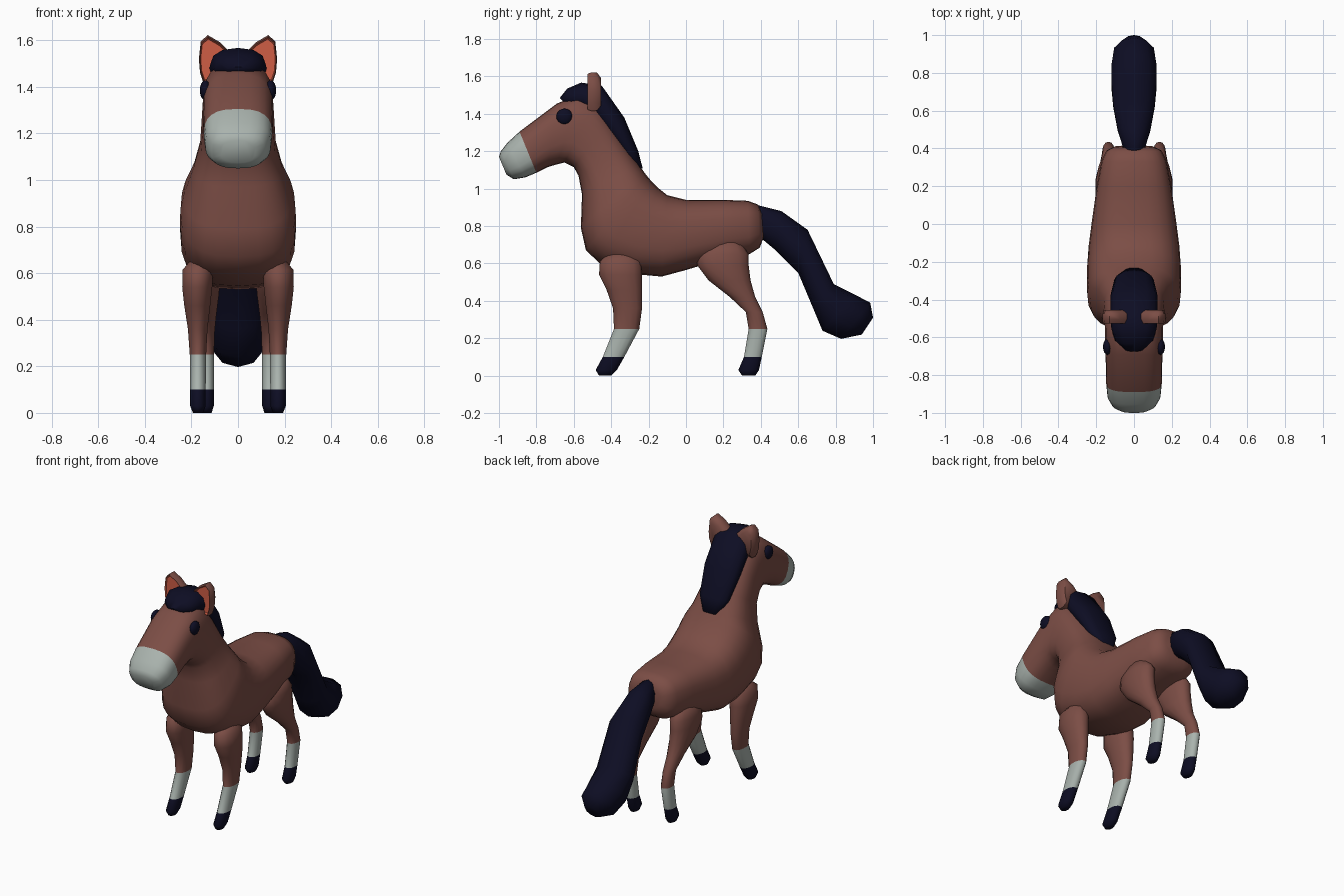
import bpy, bmesh, math


def material(name, rgb):
    m = bpy.data.materials.new(name)
    m.diffuse_color = (*rgb, 1)
    return m


brown = material("chestnut_brown", (0.20, 0.075, 0.06))
pale = material("pale_grey", (0.40, 0.45, 0.42))
navy = material("dark_navy", (0.004, 0.004, 0.017))
coral = material("ear_coral", (0.62, 0.11, 0.06))


def finish(bm, name, mats, angle=180):
    bmesh.ops.recalc_face_normals(bm, faces=bm.faces)
    me = bpy.data.meshes.new(name)
    bm.to_mesh(me)
    bm.free()
    for m in mats:
        me.materials.append(m)
    ob = bpy.data.objects.new(name, me)
    bpy.context.collection.objects.link(ob)
    bpy.ops.object.select_all(action='DESELECT')
    ob.select_set(True)
    bpy.context.view_layer.objects.active = ob
    bpy.ops.object.shade_smooth_by_angle(angle=math.radians(angle))
    return ob


def loft(name, rings, mats, sides=20, n=2.0, rule=lambda i: 0, mirror=1, angle=80):
    """Skin rings (y1, z1, y2, z2, half_width, centre_x); rule gives the colour per band."""
    bm = bmesh.new()
    loops = []
    for y1, z1, y2, z2, w, cx in rings:
        loop = []
        for k in range(sides):
            a = 2 * math.pi * k / sides
            c, s = math.cos(a), math.sin(a)
            u = math.copysign(abs(c) ** (2 / n), c)
            v = math.copysign(abs(s) ** (2 / n), s)
            loop.append(bm.verts.new((mirror * (cx + w * v),
                                      (y1 + y2) / 2 + u * (y1 - y2) / 2,
                                      (z1 + z2) / 2 + u * (z1 - z2) / 2)))
        loops.append(loop)
    for i in range(len(loops) - 1):
        a, b = loops[i], loops[i + 1]
        for k in range(sides):
            j = (k + 1) % sides
            bm.faces.new((a[k], a[j], b[j], b[k])).material_index = rule(i)
    bm.faces.new(loops[0]).material_index = rule(0)
    bm.faces.new(loops[-1]).material_index = rule(len(loops) - 2)
    return finish(bm, name, mats, angle)


# Body, neck and head in one skin: top edge, bottom edge, half width
body = [
    (0.405, 0.87, 0.415, 0.74, 0.10), (0.385, 0.915, 0.395, 0.685, 0.145),
    (0.33, 0.935, 0.34, 0.65, 0.172), (0.20, 0.94, 0.20, 0.625, 0.197),
    (0.0, 0.94, 0.0, 0.565, 0.225), (-0.10, 0.965, -0.13, 0.53, 0.24),
    (-0.15, 1.005, -0.30, 0.545, 0.248), (-0.185, 1.04, -0.46, 0.60, 0.25),
    (-0.21, 1.07, -0.535, 0.67, 0.247), (-0.225, 1.09, -0.562, 0.79, 0.232),
    (-0.25, 1.125, -0.556, 0.97, 0.192), (-0.32, 1.23, -0.575, 1.07, 0.163),
    (-0.41, 1.37, -0.60, 1.115, 0.157), (-0.48, 1.47, -0.65, 1.14, 0.153),
    (-0.57, 1.505, -0.69, 1.13, 0.152), (-0.69, 1.455, -0.74, 1.115, 0.15),
    (-0.89, 1.305, -0.80, 1.085, 0.147), (-0.955, 1.245, -0.86, 1.06, 0.141),
    (-0.99, 1.20, -0.92, 1.05, 0.115), (-1.0, 1.17, -0.96, 1.075, 0.075)]
loft("body_and_head", [(*r, 0) for r in body], [brown, pale], 24, 2.7,
     lambda i: 1 if i >= 16 else 0)

# Mane with forelock
mane = [
    (-0.675, 1.485, -0.65, 1.46, 0.05), (-0.635, 1.535, -0.60, 1.42, 0.10),
    (-0.56, 1.567, -0.55, 1.42, 0.12), (-0.45, 1.55, -0.50, 1.38, 0.125),
    (-0.33, 1.38, -0.43, 1.30, 0.125), (-0.255, 1.20, -0.34, 1.18, 0.105),
    (-0.232, 1.11, -0.27, 1.09, 0.05)]
loft("mane", [(*r, 0) for r in mane], [navy], 12, 2.3)

# Tail
tail = [
    (0.37, 0.90, 0.37, 0.75, 0.03), (0.39, 0.91, 0.42, 0.72, 0.06),
    (0.51, 0.88, 0.48, 0.67, 0.09), (0.65, 0.78, 0.60, 0.55, 0.115),
    (0.79, 0.49, 0.68, 0.36, 0.125), (0.90, 0.435, 0.73, 0.24, 0.125),
    (0.985, 0.39, 0.83, 0.197, 0.11), (1.0, 0.31, 0.94, 0.22, 0.05)]
loft("tail", [(*r, 0) for r in tail], [navy], 10, 2.1)

# Legs: front y, back y, height, centre x, half width
front_leg = [
    (-0.40, -0.29, 0.66, 0.16, 0.04), (-0.46, -0.24, 0.615, 0.172, 0.067),
    (-0.465, -0.235, 0.54, 0.175, 0.066), (-0.425, -0.235, 0.46, 0.175, 0.057),
    (-0.39, -0.235, 0.36, 0.173, 0.043), (-0.385, -0.25, 0.25, 0.172, 0.036),
    (-0.445, -0.33, 0.10, 0.172, 0.034), (-0.483, -0.37, 0.03, 0.172, 0.034),
    (-0.465, -0.40, 0.0, 0.172, 0.022)]
hind_leg = [
    (0.12, 0.29, 0.72, 0.13, 0.05), (0.06, 0.335, 0.65, 0.137, 0.066),
    (0.06, 0.335, 0.59, 0.14, 0.066), (0.12, 0.345, 0.51, 0.14, 0.060),
    (0.235, 0.37, 0.42, 0.137, 0.045), (0.32, 0.41, 0.34, 0.135, 0.035),
    (0.335, 0.435, 0.25, 0.135, 0.033), (0.31, 0.405, 0.10, 0.135, 0.032),
    (0.28, 0.39, 0.03, 0.135, 0.032), (0.30, 0.37, 0.0, 0.135, 0.022)]

for side, sx in (("right", 1), ("left", -1)):
    for name, leg in (("front_leg", front_leg), ("hind_leg", hind_leg)):
        sock = len(leg) - 4
        rings = [(f, z, b, z, w, cx) for f, b, z, cx, w in leg]
        loft(f"{name}_{side}", rings, [brown, pale, navy], 14, 2.1,
             lambda i, s=sock: 0 if i < s else 1 if i == s else 2, sx)

    # Ear: outline skinned front to back, with coloured hollow in front
    outline = [(0.13, 1.622), (0.16, 1.595), (0.168, 1.52), (0.163, 1.46), (0.148, 1.415),
               (0.105, 1.42), (0.07, 1.48), (0.035, 1.55), (0.075, 1.59)]
    ox, oz = 0.118, 1.515
    bm = bmesh.new()
    loops = []
    for y, s in ((-0.515, 0.84), (-0.527, 0.92), (-0.505, 1.0), (-0.475, 0.98), (-0.455, 0.72)):
        loops.append([bm.verts.new((sx * (ox + (x - ox) * s), y, oz + (z - oz) * s))
                      for x, z in outline])
    for a, b in zip(loops, loops[1:]):
        for k in range(len(a)):
            j = (k + 1) % len(a)
            f = bm.faces.new((a[k], a[j], b[j], b[k]))
            f.material_index = 1 if a is loops[0] else 0
    bm.faces.new(loops[0]).material_index = 1
    bm.faces.new(loops[-1])
    finish(bm, f"ear_{side}", [brown, coral], 50)

    # Eye
    bm = bmesh.new()
    bmesh.ops.create_uvsphere(bm, u_segments=16, v_segments=10, radius=1)
    bmesh.ops.scale(bm, vec=(0.024, 0.043, 0.043), verts=bm.verts)
    bmesh.ops.translate(bm, vec=(sx * 0.14, -0.65, 1.385), verts=bm.verts)
    finish(bm, f"eye_{side}", [navy])
